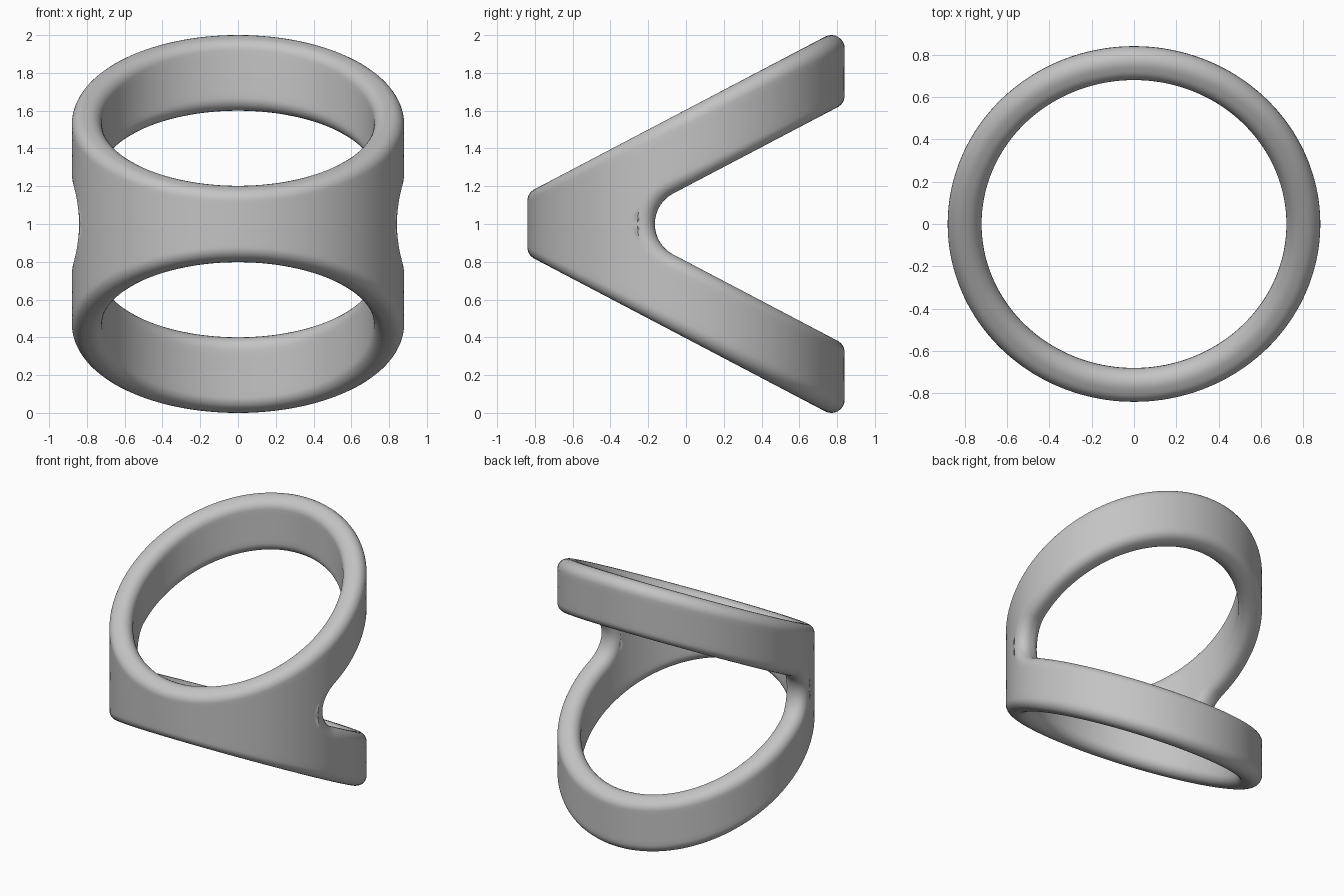
import bpy, bmesh
from math import sin, cos, pi, atan, acos, sqrt, hypot

old = bpy.data.objects.get("Cube")
if old:
    bpy.data.objects.remove(old, do_unlink=True)

# Band dimensions (z is measured from the mid height)
A, B = 0.80, 0.76            # mid-wall ellipse radii
HALF, FILLET = 0.08, 0.07    # half wall thickness, edge rounding
SLOPE, RIM, GAP = 0.525, 0.605, 0.197   # sloping rim and gap lines at y = 0
GAP_R = 0.183                # rounded end of the gap
GAP_Y = 0.018
ARC, WALL = 8, 8             # segments per fillet and per wall
FRONT, TIP, BACK = 32, 14, 48   # stations along half the band
LEAN = atan(SLOPE)


def place(p):
    """Turn (angle, height, offset from mid wall) into a point."""
    phi, z, u = p
    nx, ny = sin(phi) / A, -cos(phi) / B
    k = u / hypot(nx, ny)
    return (A * sin(phi) + nx * k, -B * cos(phi) + ny * k, z)


def cap(phi, z, ey, ez):
    """Rounded edge from outer wall to inner wall, facing (ey, ez) in y and z."""
    w = hypot(A * cos(phi), B * sin(phi))
    ty, ny = B * sin(phi) / w, -A * cos(phi) / w
    length = hypot(ty * ey, ez)
    ot, oz = ty * ey / length, ez / length
    m = -ny * ey / length
    top = pi / 2 + atan(m)
    pts = []
    for side, a0, a1 in ((1, 0, top), (-1, top, pi)):
        cu = side * (HALF - FILLET)
        cv = m * cu - FILLET * sqrt(1 + m * m)
        for i in range(ARC + 1):
            a = a0 + (a1 - a0) * i / ARC
            v = cv + FILLET * sin(a)
            pts.append((phi + v * ot / w, z + v * oz, cu + FILLET * cos(a)))
    return pts


def rim_cap(phi):
    return cap(phi, RIM - SLOPE * B * cos(phi), -sin(LEAN), cos(LEAN))


def lerp(p, q, n):
    return [tuple(a + (b - a) * i / n for a, b in zip(p, q)) for i in range(n + 1)]


def section(rim, outer_end, inner_end):
    """Outer wall, rounded rim, inner wall."""
    return lerp(outer_end, rim[0], WALL)[:-1] + rim + lerp(rim[-1], inner_end, WALL)[1:]


# Gap edge: round end, then the sloping line to the back
gap_rows, rim_angles = [], []
phi_tip = acos(-(GAP_Y - GAP_R) / B)
phi_line = acos(-(GAP_Y - GAP_R * sin(LEAN)) / B)
phi_start = phi_tip - 0.08
for j in range(TIP + 1):
    t = j / TIP
    a = pi - t * (pi / 2 - LEAN)
    y = GAP_Y + GAP_R * cos(a)
    gap_rows.append(cap(acos(-y / B), GAP_R * sin(a), -cos(a), -sin(a)))
    rim_angles.append(phi_start + (phi_line - phi_start) * t)
for j in range(1, BACK + 1):
    phi = phi_line + (pi - phi_line) * j / BACK
    gap_rows.append(cap(phi, GAP - SLOPE * B * cos(phi), sin(LEAN), -cos(LEAN)))
    rim_angles.append(phi)

# Solid front of the band, reaching the mid height, then the split arms
rows = []
first = gap_rows[0]
for i in range(FRONT):
    t = i / FRONT
    rows.append(section(rim_cap(phi_start * t),
                        (first[0][0] * t, 0, HALF), (first[-1][0] * t, 0, -HALF)))
for phi, g in zip(rim_angles, gap_rows):
    rows.append(section(rim_cap(phi), g[0], g[-1]))

bm = bmesh.new()


def skin(strip):
    grid = [[bm.verts.new(place(p)) for p in row] for row in strip]
    for r0, r1 in zip(grid, grid[1:]):
        for k in range(len(r0) - 1):
            bm.faces.new((r0[k], r0[k + 1], r1[k + 1], r1[k]))


skin(rows)
skin(gap_rows)
bmesh.ops.remove_doubles(bm, verts=bm.verts[:], dist=0.0001)

# Mirror the quarter left to right and top to bottom
for axis in "XZ":
    bmesh.ops.mirror(bm, geom=bm.verts[:] + bm.edges[:] + bm.faces[:],
                     axis=axis, merge_dist=0.0001)
bmesh.ops.remove_doubles(bm, verts=bm.verts[:], dist=0.0001)
bmesh.ops.recalc_face_normals(bm, faces=bm.faces[:])
for f in bm.faces:
    f.smooth = True

mesh = bpy.data.meshes.new("split_ring_band")
bm.to_mesh(mesh)
bm.free()
band = bpy.data.objects.new("split_ring_band", mesh)
band.location.z = 1
bpy.context.scene.collection.objects.link(band)

# Plain grey
mat = bpy.data.materials.new("plain_grey")
mat.use_nodes = True
grey = (0.55, 0.55, 0.55, 1)
mat.diffuse_color = grey
mat.node_tree.nodes["Principled BSDF"].inputs["Base Color"].default_value = grey
mesh.materials.append(mat)
